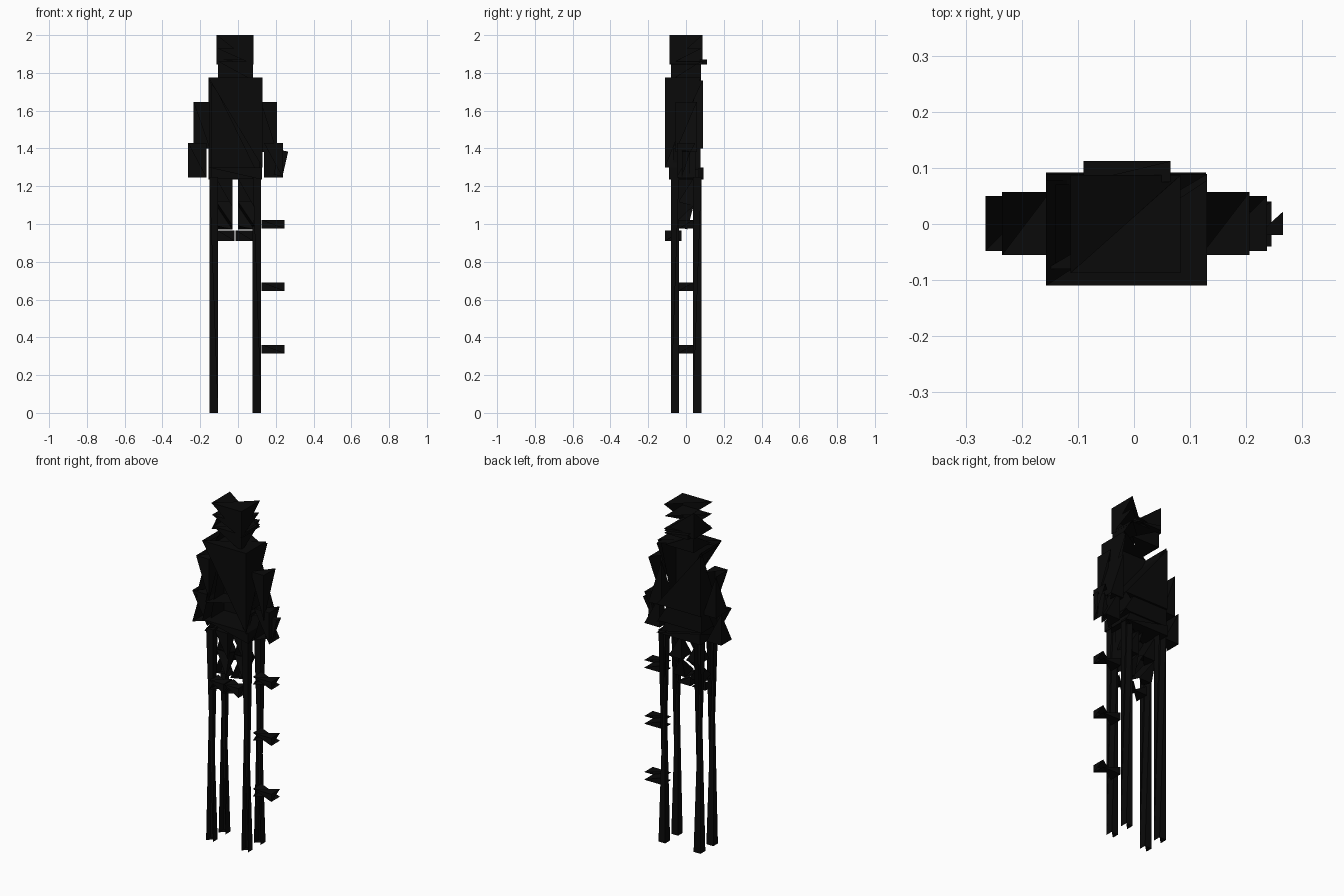
import bpy, bmesh, math
from mathutils import Matrix, Vector

if "Cube" in bpy.data.objects:
    bpy.data.objects.remove(bpy.data.objects["Cube"])

black = bpy.data.materials.new("soot_black")
black.diffuse_color = (0.003, 0.003, 0.003, 1)
black.use_nodes = True
black.node_tree.nodes["Principled BSDF"].inputs["Base Color"].default_value = black.diffuse_color

# Each box side is a single triangle: the corner left out, per facing direction
LEFT_OUT = {
    (0, 0, 1): (-1, 1, 1), (0, 0, -1): (1, -1, -1),
    (0, 1, 0): (1, 1, 1), (0, -1, 0): (-1, -1, -1),
    (1, 0, 0): (1, 1, -1), (-1, 0, 0): (-1, -1, 1),
}


def shard_box(name, x, y, z, tilt=0, axis='Y'):
    """Box over the x, y, z ranges: half of every side, plus a sloping inner wall."""
    size = [b - a for a, b in (x, y, z)]
    centre = Vector([(a + b) / 2 for a, b in (x, y, z)])
    bm = bmesh.new()
    bmesh.ops.create_cube(bm, size=2)
    # Inner wall from the top left edge down to the bottom right edge
    wall = [v for v in bm.verts if v.co.x * v.co.z < 0]
    wall.sort(key=lambda v: (v.co.x, v.co.y * v.co.x))
    for face in list(bm.faces):
        face.normal_update()
        gone = LEFT_OUT[tuple(round(c) for c in face.normal)]
        keep = [v for v in face.verts if tuple(round(c) for c in v.co) != gone]
        bm.faces.remove(face)
        bm.faces.new(keep)
    bm.faces.new(wall)
    bmesh.ops.scale(bm, vec=[s / 2 for s in size], verts=bm.verts)
    bmesh.ops.rotate(bm, matrix=Matrix.Rotation(tilt, 3, axis), verts=bm.verts)
    bmesh.ops.translate(bm, vec=centre, verts=bm.verts)
    mesh = bpy.data.meshes.new(name)
    bm.to_mesh(mesh)
    bm.free()
    mesh.materials.append(black)
    obj = bpy.data.objects.new(name, mesh)
    bpy.context.collection.objects.link(obj)
    return obj


# Tall stool: four posts, seat and side steps
for side, x in (("left", (-0.152, -0.107)), ("right", (0.078, 0.122))):
    for end, y in (("front", (-0.08, -0.037)), ("back", (0.037, 0.082))):
        shard_box(f"stool_post_{end}_{side}", x, y, (0, 1.25))
shard_box("seat", (-0.157, 0.128), (-0.09, 0.092), (1.235, 1.30))
for i, z in enumerate((0.315, 0.645, 0.975)):
    shard_box(f"step_{i + 1}", (0.125, 0.245), (-0.04, 0.04), (z, z + 0.045))

# Torso
shard_box("torso", (-0.14, 0.115), (-0.07, 0.07), (1.24, 1.76))
shard_box("coat_front", (-0.157, 0.13), (-0.11, 0.078), (1.30, 1.775))
shard_box("coat_back", (-0.157, 0.13), (-0.08, 0.089), (1.40, 1.76))

# Head
shard_box("face", (-0.105, 0.079), (-0.08, 0.08), (1.76, 1.86))
shard_box("hat", (-0.113, 0.083), (-0.087, 0.087), (1.845, 2.0))
shard_box("hat_band", (-0.11, 0.08), (-0.085, 0.085), (1.845, 1.93))
shard_box("hat_tail", (-0.09, 0.065), (0.075, 0.112), (1.845, 1.872))

# Arms and hands
shard_box("left_arm", (-0.235, -0.15), (-0.055, 0.057), (1.40, 1.645))
shard_box("right_arm", (0.12, 0.206), (-0.055, 0.057), (1.38, 1.645))
shard_box("left_hand", (-0.265, -0.168), (-0.048, 0.05), (1.245, 1.43))
shard_box("right_hand", (0.137, 0.237), (-0.048, 0.05), (1.245, 1.43))
shard_box("held_item", (0.203, 0.251), (-0.02, 0.022), (1.255, 1.39), math.radians(13))

# Legs bent at the knee, and feet
for side, leg_x, foot_x in (("left", (-0.115, -0.03), (-0.11, -0.018)),
                            ("right", (0.0, 0.085), (-0.012, 0.08))):
    shard_box(f"{side}_thigh", leg_x, (-0.055, 0.04), (1.09, 1.24))
    shard_box(f"{side}_shin", leg_x, (-0.055, 0.025), (0.98, 1.11), math.radians(-15), 'X')
    shard_box(f"{side}_foot", foot_x, (-0.11, -0.025), (0.91, 0.965))
